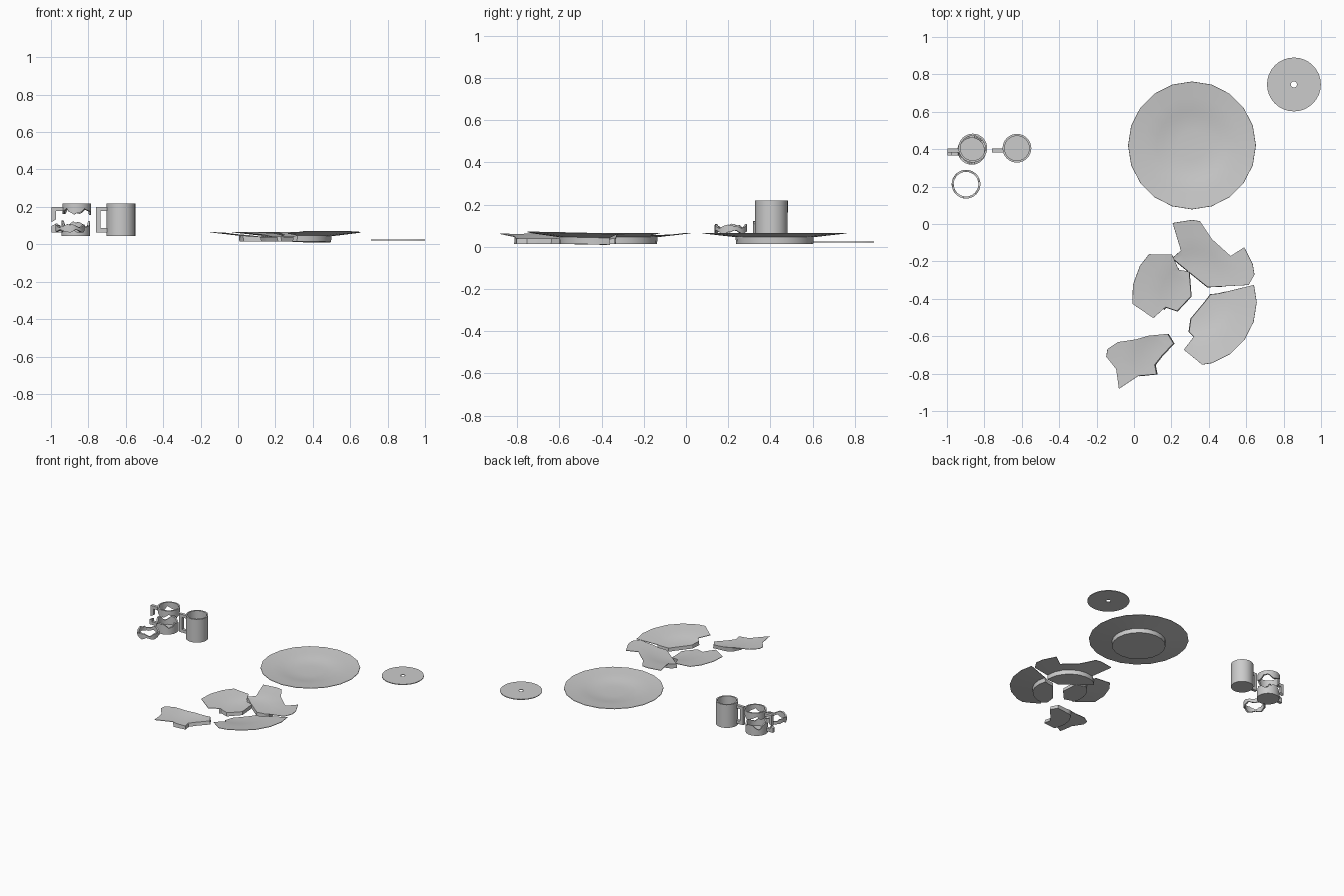
import bpy, bmesh, math, random
from mathutils import Vector, Matrix

if "Cube" in bpy.data.objects:
    bpy.data.objects.remove(bpy.data.objects["Cube"])

random.seed(4)


def finish(bm, name, loc=(0, 0, 0), smooth=True):
    bmesh.ops.remove_doubles(bm, verts=bm.verts, dist=1e-5)
    bmesh.ops.recalc_face_normals(bm, faces=bm.faces)
    me = bpy.data.meshes.new(name)
    bm.to_mesh(me)
    bm.free()
    ob = bpy.data.objects.new(name, me)
    bpy.context.collection.objects.link(ob)
    ob.location = loc
    if smooth:
        shade(ob)
    return ob


def shade(ob):
    bpy.ops.object.select_all(action='DESELECT')
    ob.select_set(True)
    bpy.context.view_layer.objects.active = ob
    bpy.ops.object.shade_smooth_by_angle(angle=math.radians(30))


def lathe(name, profile, n, loc, closed=False, smooth=True):
    """Spin (radius, z) points round z."""
    bm = bmesh.new()
    rings = [[bm.verts.new((r * math.cos(2 * math.pi * i / n),
                            r * math.sin(2 * math.pi * i / n), z)) if r or i == 0 else None
              for i in range(n)] for r, z in profile]
    pairs = list(zip(rings, rings[1:]))
    if closed:
        pairs.append((rings[-1], rings[0]))
    for a, b in pairs:
        for i in range(n):
            j = (i + 1) % n
            quad = [a[i] or a[0], a[j] or a[0], b[j] or b[0], b[i] or b[0]]
            bm.faces.new(list(dict.fromkeys(quad)))
    return finish(bm, name, loc, smooth)


def broken_tube(name, loc, lo, hi, floor=None, n=32, r=0.077, ri=0.066):
    """Mug wall piece; lo and hi give the edge height for each segment."""
    bm = bmesh.new()
    los, his = [lo(i) for i in range(n)], [hi(i) for i in range(n)]
    if floor:
        los = [los[0]] * n

    def ring(rad, zs):
        return [bm.verts.new((rad * math.cos(2 * math.pi * i / n),
                              rad * math.sin(2 * math.pi * i / n), zs[i])) for i in range(n)]
    loops = [ring(r, los), ring(r, his), ring(ri, his), ring(ri, [floor] * n if floor else los)]
    pairs = list(zip(loops, loops[1:]))
    if floor:
        bm.faces.new(loops[0])
        bm.faces.new(loops[3])
    else:
        pairs.append((loops[3], loops[0]))
    for a, b in pairs:
        for i in range(n):
            j = (i + 1) % n
            bm.faces.new((a[i], a[j], b[j], b[i]))
    return finish(bm, name, loc)


def handle(name, outline, loc, width=0.022):
    """Extrude an x-z outline along y."""
    bm = bmesh.new()
    f = bm.faces.new([bm.verts.new((x, -width / 2, z)) for x, z in outline])
    ext = bmesh.ops.extrude_face_region(bm, geom=[f])
    bmesh.ops.translate(bm, vec=(0, width, 0),
                        verts=[g for g in ext['geom'] if isinstance(g, bmesh.types.BMVert)])
    return finish(bm, name, loc, False)


# Plate: foot, thin flared rim, shallow dish
PLATE = [(0, 0.014), (0.183, 0.014), (0.185, 0.046), (0.342, 0.064),
         (0.341, 0.067), (0.26, 0.058), (0.19, 0.050), (0.16, 0.043), (0.08, 0.039), (0, 0.038)]
lathe("whole_plate", PLATE, 20, (0.31, 0.42, 0))


def shard(name, centre, outline, spin=0, tilt=(0, 0), lean=(0, 0), extend=True):
    """Cut a plate with a prism drawn in the top view."""
    c = Vector(centre)
    ob = lathe(name, PLATE, 20, (0, 0, 0), smooth=False)
    ob.data.transform(Matrix.Translation((c.x, c.y, 0)) @ Matrix.Rotation(math.radians(spin), 4, 'Z'))
    pts = []
    for p in outline:
        d = Vector(p) - c
        pts.append(c + d * (1.15 if extend and d.length > 0.325 else 1))
    bm = bmesh.new()
    lo = [bm.verts.new((p.x + lean[0], p.y + lean[1], 0.0)) for p in pts]
    hi = [bm.verts.new((p.x, p.y, 0.08)) for p in pts]
    bm.faces.new(lo)
    bm.faces.new(hi)
    for i in range(len(pts)):
        j = (i + 1) % len(pts)
        bm.faces.new((lo[i], lo[j], hi[j], hi[i]))
    cutter = finish(bm, name + "_cutter", smooth=False)
    m = ob.modifiers.new("cut", 'BOOLEAN')
    m.operation, m.solver, m.object = 'INTERSECT', 'EXACT', cutter
    bpy.context.view_layer.objects.active = ob
    bpy.ops.object.modifier_apply(modifier=m.name)
    bpy.data.objects.remove(cutter)
    # settle the shard at a slight angle
    mid = Vector((sum(p[0] for p in outline), sum(p[1] for p in outline), 0)) / len(outline)
    ob.data.transform(Matrix.Translation(mid) @ Matrix.Rotation(math.radians(tilt[0]), 4, 'X')
                      @ Matrix.Rotation(math.radians(tilt[1]), 4, 'Y') @ Matrix.Translation(-mid))
    shade(ob)


# Four plate shards
shard("back_shard", (0.31, -0.32),
      [(.21, 0), (.315, .02), (.42, -.08), (.52, -.17), (.59, -.125), (.64, -.21),
       (.615, -.325), (.40, -.335), (.27, -.23), (.21, -.18), (.255, -.14)], lean=(-.01, -.005))
shard("left_shard", (0.33, -0.39),
      [(.05, -.19), (.2, -.16), (.235, -.24), (.29, -.25), (.30, -.38), (.225, -.46),
       (.165, -.44), (.10, -.50), (-.01, -.39), (.005, -.29)], spin=7, lean=(.01, -.01))
shard("right_shard", (0.315, -0.42),
      [(.64, -.33), (.655, -.42), (.635, -.53), (.59, -.63), (.52, -.71), (.42, -.76),
       (.27, -.675), (.325, -.605), (.30, -.58), (.31, -.51), (.385, -.42), (.415, -.38), (.46, -.375)],
      tilt=(-1.5, -0.5), lean=(-.01, .005))
shard("front_shard", (0.19, -0.73),
      [(-.17, -.685), (-.09, -.63), (.005, -.615), (.07, -.595), (.17, -.585), (.20, -.635),
       (.135, -.705), (.10, -.75), (.11, -.80), (.015, -.81), (-.085, -.88), (-.10, -.775)],
      lean=(.02, -.005), extend=False)

# Whole mug
lathe("whole_mug", [(0, .044), (.077, .044), (.077, .219), (.066, .219), (.066, .056), (0, .056)],
      24, (-0.626, 0.405, 0))
handle("whole_mug_handle", [(-.072, .2), (-.134, .2), (-.134, .064), (-.072, .064),
                            (-.072, .087), (-.11, .087), (-.11, .178), (-.072, .178)],
       (-0.626, 0.393, 0))


# Broken mug: base, rim and the loose middle ring
def jag(mid, amp, n=32, lobes=4):
    p = random.random() * 6
    zs = [mid + amp * (0.6 * math.sin(2 * math.pi * lobes * i / n + p) + random.uniform(-.4, .4))
          for i in range(n)]
    return lambda i: zs[i]


broken_tube("broken_mug_base", (-0.867, 0.394, 0), lambda i: .044, jag(.108, .022), floor=.056)
broken_tube("broken_mug_rim", (-0.862, 0.406, 0), jag(.175, .02), lambda i: .219)
broken_tube("broken_mug_middle", (-0.898, 0.213, 0), jag(.071, .01, lobes=5), jag(.1, .014))
handle("broken_handle_top", [(-.072, .2), (-.136, .2), (-.136, .118), (-.112, .132),
                             (-.112, .178), (-.072, .178)], (-0.862, 0.392, 0))
handle("broken_handle_bottom", [(-.072, .064), (-.131, .064), (-.131, .098), (-.109, .108),
                                (-.109, .087), (-.072, .087)], (-0.867, 0.378, 0))

# Flat disc with a centre hole
lathe("flat_disc", [(.016, .021), (.144, .021), (.144, .026), (.016, .026)], 32,
      (0.855, 0.746, 0), closed=True)
